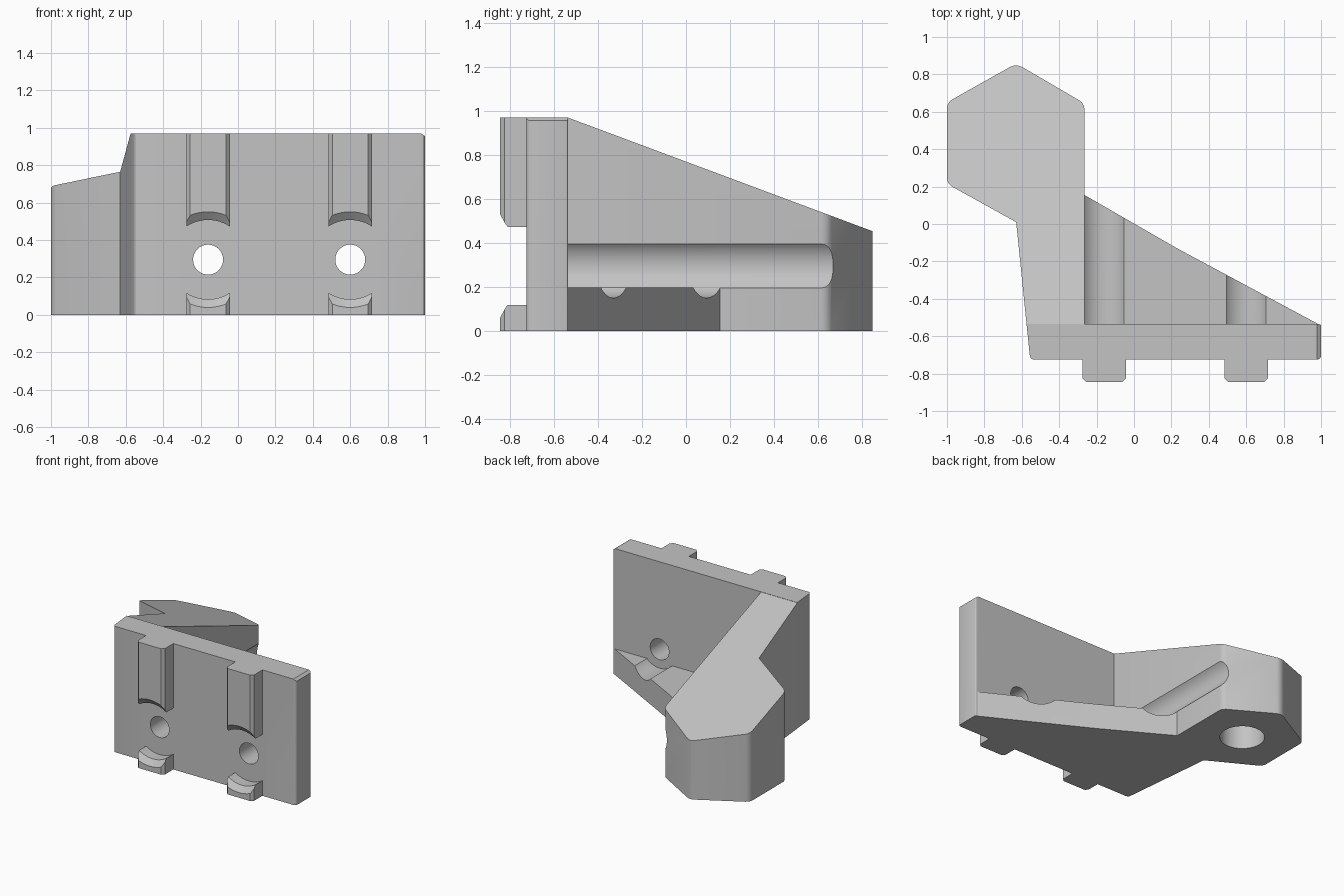
import bpy, bmesh, math
from mathutils import Vector

default = bpy.data.objects.get("Cube")
if default:
    bpy.data.objects.remove(default, do_unlink=True)

grey = bpy.data.materials.new("light_grey")
grey.use_nodes = True
colour = (0.55, 0.55, 0.55, 1)
grey.diffuse_color = colour
grey.node_tree.nodes["Principled BSDF"].inputs["Base Color"].default_value = colour

HOLE_X = (-0.16, 0.6)
HOLE_Z = 0.295


def finish(bm, name):
    bmesh.ops.recalc_face_normals(bm, faces=bm.faces)
    mesh = bpy.data.meshes.new(name)
    bm.to_mesh(mesh)
    bm.free()
    mesh.materials.append(grey)
    obj = bpy.data.objects.new(name, mesh)
    bpy.context.collection.objects.link(obj)
    return obj


def slice_off(bm, co, normal):
    """Remove everything on the normal's side of a plane and cap the cut."""
    geom = bm.verts[:] + bm.edges[:] + bm.faces[:]
    cut = bmesh.ops.bisect_plane(bm, geom=geom, plane_co=co, plane_no=normal,
                                 clear_outer=True)["geom_cut"]
    edges = [e for e in cut if isinstance(e, bmesh.types.BMEdge)]
    bmesh.ops.edgeloop_fill(bm, edges=edges)


def prism(name, outline, z0, z1, plane=None):
    """Upright prism; outline entries are x, y and a corner rounding radius."""
    bm = bmesh.new()
    verts = [bm.verts.new((x, y, z0)) for x, y, r in outline]
    base = bm.faces.new(verts)
    top = bmesh.ops.extrude_face_region(bm, geom=[base])["geom"]
    bmesh.ops.translate(bm, vec=(0, 0, z1 - z0),
                        verts=[v for v in top if isinstance(v, bmesh.types.BMVert)])
    for x, y, r in outline:
        if r:
            edge = [e for e in bm.edges if all(
                (v.co.xy - Vector((x, y))).length < 1e-4 for v in e.verts)]
            bmesh.ops.bevel(bm, geom=edge, offset=r, offset_type='OFFSET',
                            segments=3, profile=0.5, affect='EDGES')
    if plane:
        bmesh.ops.recalc_face_normals(bm, faces=bm.faces)
        slice_off(bm, *plane)
    return finish(bm, name)


def lathe_y(name, x, z, rings):
    """Closed round solid along y from (y, radius) rings."""
    bm = bmesh.new()
    n = 64
    loops = [[bm.verts.new((x + r * math.cos(math.tau * i / n), y,
                            z + r * math.sin(math.tau * i / n))) for i in range(n)]
             for y, r in rings]
    for a, b in zip(loops, loops[1:]):
        for i in range(n):
            j = (i + 1) % n
            bm.faces.new((a[i], a[j], b[j], b[i]))
    bm.faces.new(loops[0])
    bm.faces.new(loops[-1])
    return finish(bm, name)


def boolean(target, tool, operation):
    mod = target.modifiers.new(operation.lower(), 'BOOLEAN')
    mod.operation, mod.object, mod.solver = operation, tool, 'EXACT'
    bpy.context.view_layer.objects.active = target
    bpy.ops.object.modifier_apply(modifier=mod.name)
    bpy.data.objects.remove(tool, do_unlink=True)


# Upright mounting plate
bracket = prism("mounting_bracket", [
    (-0.555, -0.725, 0.02), (1, -0.725, 0.02), (1, -0.535, 0.012),
    (-0.5744, -0.535, 0)], 0, 0.97, ((0.99, 0, 0.962), (0.6, 0, 0.8)))

# Sloping arm ending in a hexagonal head
arm = prism("sloping_arm", [
    (-0.574, -0.54, 0), (-0.265, -0.54, 0), (-0.265, 0.645, 0.03),
    (-0.63, 0.858, 0.035), (-1, 0.65, 0.03), (-1, 0.215, 0.03),
    (-0.63, 0.01, 0)], 0, 1.1, ((0, -0.54, 0.97), (0, 0.373, 1)))
boolean(bracket, arm, 'UNION')

# Low triangular gusset
gusset = prism("gusset", [
    (-0.4, -0.6, 0), (0.95, -0.6, 0), (0.985, -0.535, 0),
    (0.23, -0.13, 0), (-0.265, 0.155, 0), (-0.4, 0.155, 0)], 0, 0.197)
boolean(bracket, gusset, 'UNION')

# Front ribs, cleared around each screw with a tapered round recess
for x in HOLE_X:
    w = 0.116
    rib = prism("front_rib", [
        (x - w, -0.69, 0), (x - w, -0.825, 0), (x - w + 0.02, -0.845, 0),
        (x + w - 0.02, -0.845, 0), (x + w, -0.825, 0), (x + w, -0.69, 0)], 0, 0.97)
    recess = lathe_y("rib_recess", x, HOLE_Z,
                     [(-0.6, 0.212), (-0.81, 0.212), (-0.87, 0.287)])
    boolean(rib, recess, 'DIFFERENCE')
    boolean(bracket, rib, 'UNION')

# Screw holes and the driver channels behind them
for x in HOLE_X:
    boolean(bracket, lathe_y("screw_hole", x, HOLE_Z, [(-1, 0.08), (-0.45, 0.08)]),
            'DIFFERENCE')
    boolean(bracket, lathe_y("driver_channel", x, HOLE_Z, [(-0.535, 0.145), (1.1, 0.145)]),
            'DIFFERENCE')

# Blind socket under the hexagonal head
n = 64
socket = prism("head_socket", [
    (-0.63 + 0.157 * math.cos(math.tau * i / n),
     0.43 + 0.157 * math.sin(math.tau * i / n), 0) for i in range(n)], -0.1, 0.36)
boolean(bracket, socket, 'DIFFERENCE')

# Smooth curved surfaces, keep the hard edges
bpy.ops.object.select_all(action='DESELECT')
bracket.select_set(True)
bpy.context.view_layer.objects.active = bracket
bpy.ops.object.shade_smooth_by_angle(angle=math.radians(25))
